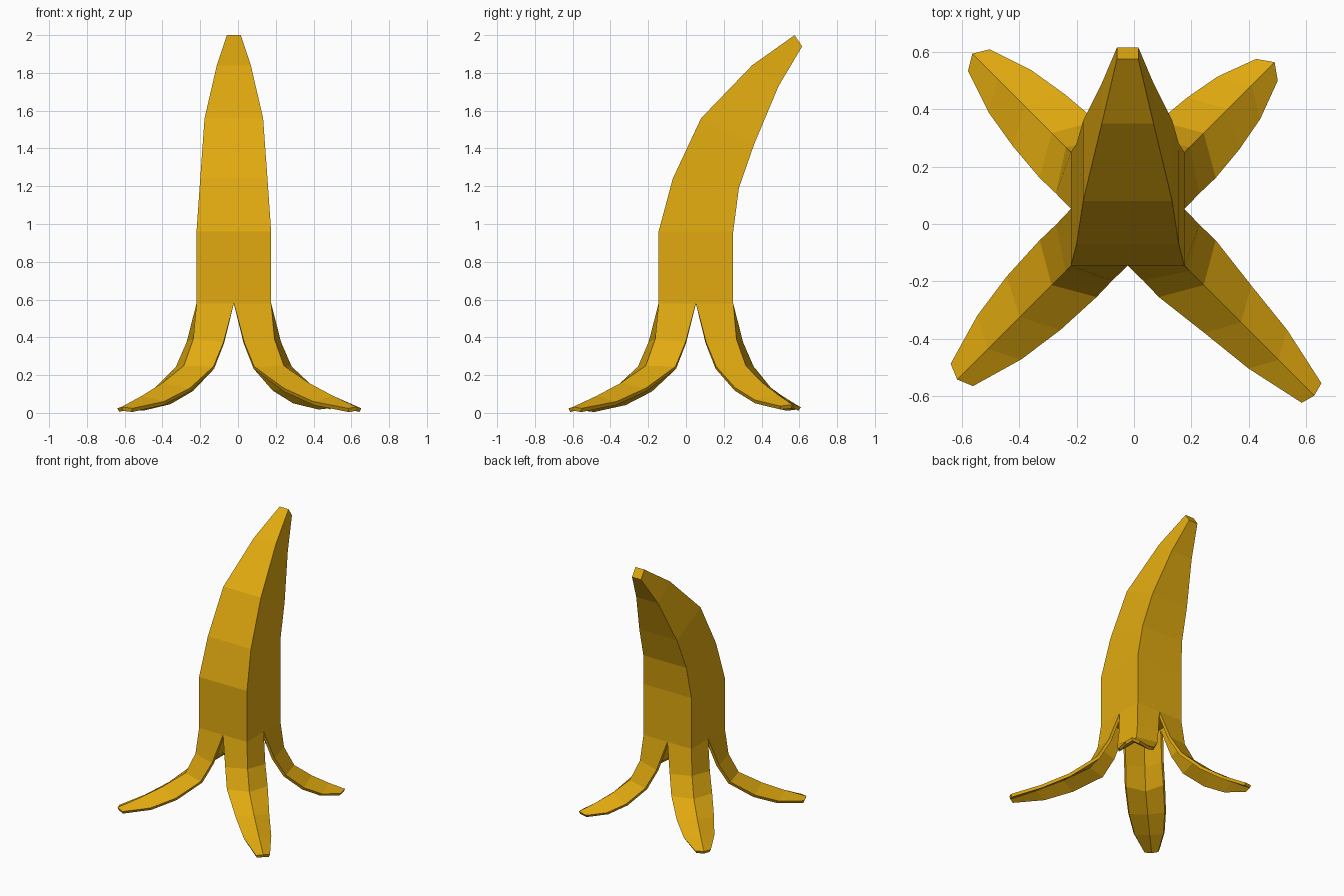
import bpy, bmesh, math

if "Cube" in bpy.data.objects:
    bpy.data.objects.remove(bpy.data.objects["Cube"])

yellow = bpy.data.materials.new("banana yellow")
yellow.diffuse_color = (0.75, 0.40, 0.005, 1)
yellow.use_nodes = True
yellow.node_tree.nodes["Principled BSDF"].inputs["Base Color"].default_value = yellow.diffuse_color

CX, CY, H = -0.022, 0.052, 0.1975   # body centre and half width
R2 = math.sqrt(0.5)


def finish(bm, name):
    mesh = bpy.data.meshes.new(name)
    bm.to_mesh(mesh)
    bm.free()
    mesh.materials.append(yellow)
    obj = bpy.data.objects.new(name, mesh)
    bpy.context.collection.objects.link(obj)
    return obj


bm = bmesh.new()

# Curved square body: (half width, front y, front z, back y, back z)
body = [(0.1975, -0.145, 0.58, 0.25, 0.58),
        (0.1975, -0.145, 0.96, 0.25, 0.96),
        (0.178, -0.07, 1.24, 0.28, 1.19),
        (0.155, 0.08, 1.56, 0.36, 1.42),
        (0.09, 0.35, 1.84, 0.49, 1.73),
        (0.037, 0.575, 2.0, 0.615, 1.94)]
rings = []
for w, fy, fz, by, bz in body:
    corners = [(CX - w, fy, fz), (CX + w, fy, fz), (CX + w, by, bz), (CX - w, by, bz)]
    rings.append([bm.verts.new(c) for c in corners])

# The bottom ring gets a midpoint on each side, where the peel splits
low = rings[0]
mids = [bm.verts.new((low[i].co + low[(i + 1) % 4].co) / 2) for i in range(4)]
for k in range(5):
    a, b = rings[k], rings[k + 1]
    for i in range(4):
        j = (i + 1) % 4
        if k == 0:
            bm.faces.new((a[i], mids[i], a[j], b[j], b[i]))
        else:
            bm.faces.new((a[i], a[j], b[j], b[i]))
bm.faces.new(rings[-1])

# Peel strips: (edge distance, edge half width, edge z, ridge distance, ridge z)
strip = [(-0.064, 0.138, 0.375, 0.025, 0.39),
         (0.014, 0.140, 0.245, 0.095, 0.25),
         (0.184, 0.132, 0.13, 0.252, 0.16),
         (0.353, 0.108, 0.06, 0.41, 0.09),
         (0.537, 0.055, 0.024, 0.56, 0.032)]
# (x side, y side, stretch, width factor, tip lift) per corner, same order as the ring
legs = [(-1, -1, 1.0, 1.0, 0.0), (1, -1, 1.17, 0.88, 0.0),
        (1, 1, 0.75, 0.97, 0.012), (-1, 1, 0.84, 0.97, 0.006)]
for i, (sx, sy, stretch, wide, lift) in enumerate(legs):
    # local axes: outward diagonal and counter-clockwise tangent
    ux, uy = sx * R2, sy * R2
    tx, ty = -uy, ux
    ox, oy = CX + sx * H, CY + sy * H
    prev = [mids[i - 1], low[i], mids[i]]
    for n, (de, w, ze, dr, zr) in enumerate(strip):
        if n > 1:
            de = 0.014 + (de - 0.014) * stretch
            dr = 0.095 + (dr - 0.095) * stretch
            w *= wide
            ze += lift * (n - 1) / 3
            zr += lift * (n - 1) / 3
        row = [bm.verts.new((ox + ux * d + tx * s, oy + uy * d + ty * s, z))
               for d, s, z in ((de, -w, ze), (dr, 0, zr), (de, w, ze))]
        for k in range(2):
            bm.faces.new((prev[k], row[k], row[k + 1], prev[k + 1]))
        prev = row
bmesh.ops.recalc_face_normals(bm, faces=bm.faces)
# make sure normals point outward
bm.faces.ensure_lookup_table()
if bm.faces[0].normal.y > 0:
    bmesh.ops.reverse_faces(bm, faces=bm.faces)
peel = finish(bm, "banana_peel")
mod = peel.modifiers.new("thickness", 'SOLIDIFY')
mod.thickness = 0.022
mod.offset = -1

# Underside closing the body between the strips
bm = bmesh.new()
s = H - 0.01
bm.faces.new([bm.verts.new((CX + x * s, CY + y * s, 0.59))
              for x, y in ((-1, -1), (-1, 1), (1, 1), (1, -1))])
finish(bm, "body_underside")
